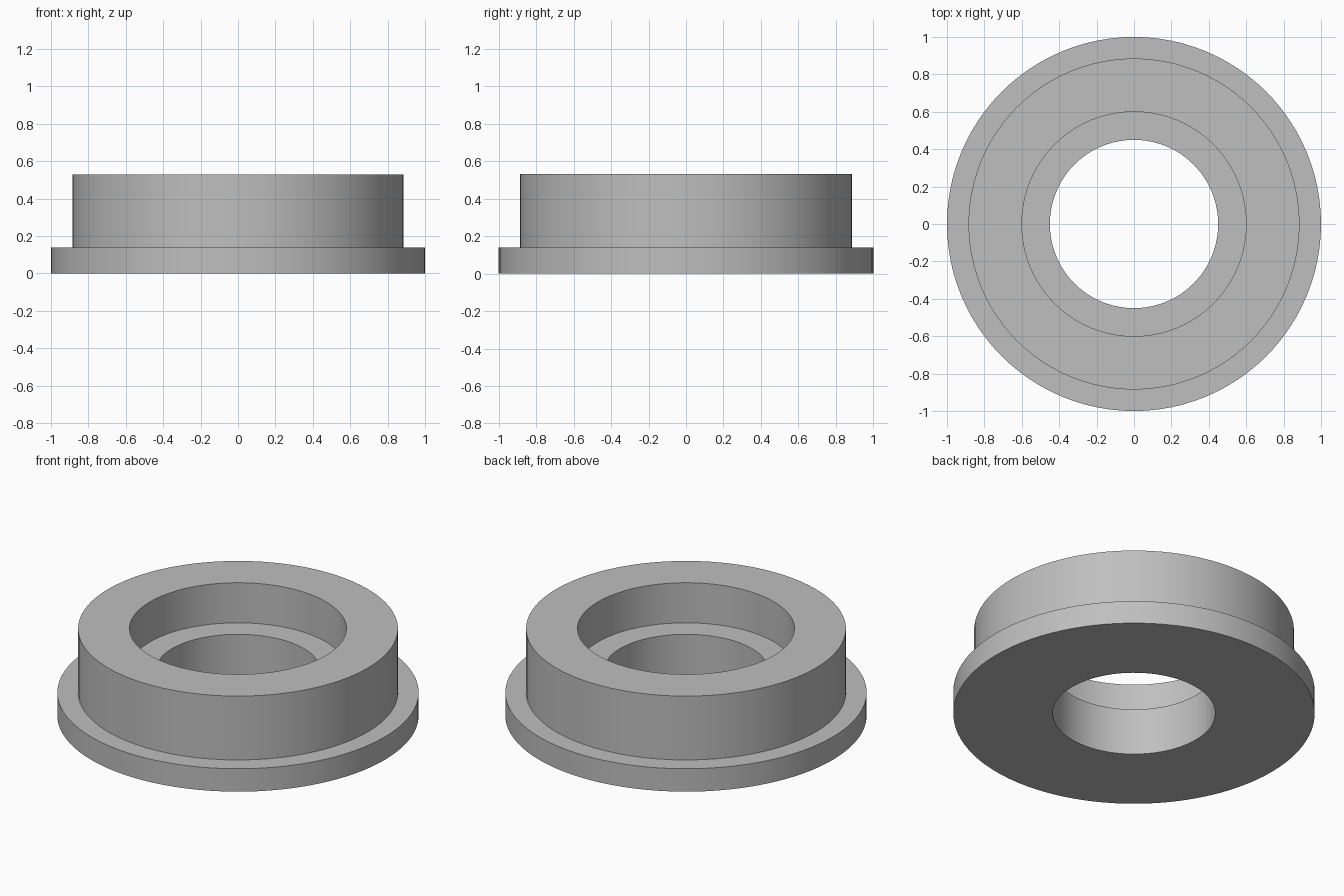
import bpy
import bmesh
import math

cube = bpy.data.objects.get("Cube")
if cube:
    bpy.data.objects.remove(cube, do_unlink=True)

# Plain grey material
grey = bpy.data.materials.new("grey")
grey.use_nodes = True
colour = (0.52, 0.52, 0.52, 1.0)
grey.diffuse_color = colour
grey.node_tree.nodes["Principled BSDF"].inputs["Base Color"].default_value = colour


def lathe(name, profile, segments):
    """Revolve a closed (radius, height) profile around the z axis."""
    bm = bmesh.new()
    rings = []
    for i in range(segments):
        a = 2 * math.pi * i / segments
        rings.append([bm.verts.new((r * math.cos(a), r * math.sin(a), z))
                      for r, z in profile])
    for i, ring in enumerate(rings):
        following = rings[(i + 1) % segments]
        for j in range(len(profile)):
            k = (j + 1) % len(profile)
            bm.faces.new((ring[j], following[j], following[k], ring[k]))
    bmesh.ops.recalc_face_normals(bm, faces=bm.faces)
    mesh = bpy.data.meshes.new(name)
    bm.to_mesh(mesh)
    bm.free()
    mesh.materials.append(grey)
    obj = bpy.data.objects.new(name, mesh)
    bpy.context.collection.objects.link(obj)
    return obj


# Flanged bushing: flange, body, counterbore with ledge, through hole
bushing = lathe("flanged_bushing", [
    (0.45, 0.0), (1.0, 0.0), (1.0, 0.14), (0.885, 0.14),
    (0.885, 0.53), (0.6, 0.53), (0.6, 0.285), (0.45, 0.285),
], 96)

# Smooth round walls, crisp rims
bpy.ops.object.select_all(action='DESELECT')
bushing.select_set(True)
bpy.context.view_layer.objects.active = bushing
bpy.ops.object.shade_smooth_by_angle(angle=math.radians(30))
